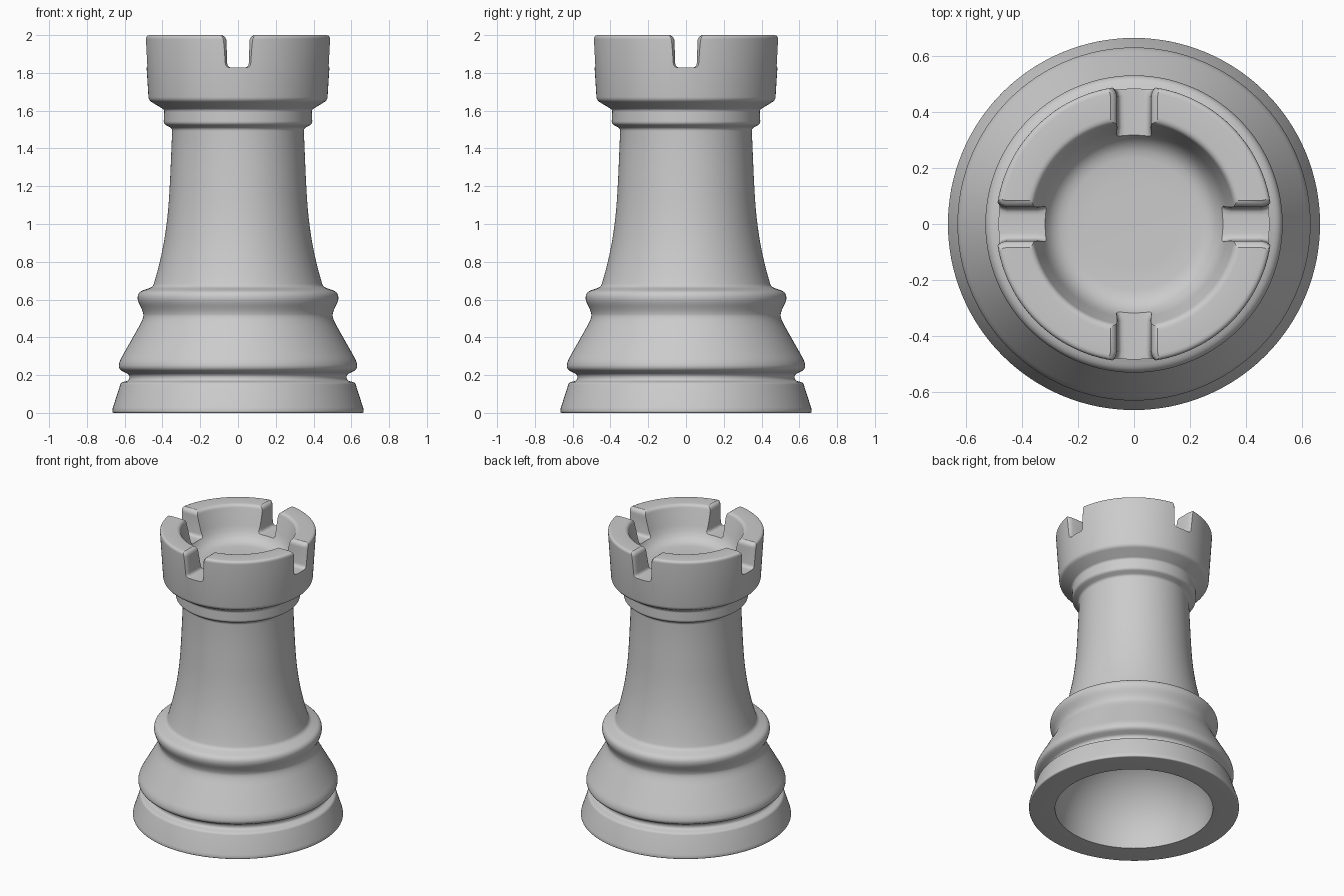
import bpy, bmesh, math
from mathutils import Vector

if "Cube" in bpy.data.objects:
    bpy.data.objects.remove(bpy.data.objects["Cube"])

SEGMENTS = 128


def fillet(points, steps=5):
    """Round each corner of an open (r, z, radius) profile."""
    out = []
    for i, (r, z, rad) in enumerate(points):
        p = Vector((r, z))
        if rad == 0 or i in (0, len(points) - 1):
            out.append(p)
            continue
        before = Vector(points[i - 1][:2]) - p
        after = Vector(points[i + 1][:2]) - p
        a = p + before.normalized() * min(rad, before.length * 0.49)
        b = p + after.normalized() * min(rad, after.length * 0.49)
        for k in range(steps + 1):
            t = k / steps
            out.append(a * (1 - t) ** 2 + p * 2 * t * (1 - t) + b * t * t)
    return out


def make_object(name, bm):
    bmesh.ops.remove_doubles(bm, verts=bm.verts, dist=1e-5)
    bmesh.ops.recalc_face_normals(bm, faces=bm.faces)
    mesh = bpy.data.meshes.new(name)
    bm.to_mesh(mesh)
    bm.free()
    obj = bpy.data.objects.new(name, mesh)
    bpy.context.collection.objects.link(obj)
    return obj


def lathe(name, profile):
    bm = bmesh.new()
    verts = [bm.verts.new((p.x, 0, p.y)) for p in profile]
    edges = [bm.edges.new(pair) for pair in zip(verts, verts[1:])]
    bmesh.ops.spin(bm, geom=verts + edges, cent=(0, 0, 0), axis=(0, 0, 1),
                   angle=math.tau, steps=SEGMENTS, use_merge=True)
    return make_object(name, bm)


def slot_cutter(name, angle):
    """Bar across the crown, flared where it meets the walls for soft corners."""
    half = fillet([(0.0, 1.828, 0), (0.057, 1.828, 0.025), (0.061, 1.975, 0.01),
                   (0.068, 1.99, 0.01), (0.085, 2.0, 0.004), (0.10, 2.05, 0)], 4)
    right = half[1:]
    outline = [(-p.x, p.y) for p in reversed(right)] + [(p.x, p.y) for p in right]
    stations = [(0.28, 0.03), (0.325, 0.004), (0.345, 0), (0.455, 0),
                (0.472, 0.004), (0.485, 0.013), (0.497, 0.03), (0.53, 0.08)]
    stations = [(-x, f) for x, f in reversed(stations)] + stations
    c, s = math.cos(angle), math.sin(angle)
    bm = bmesh.new()
    rings = []
    for x, flare in stations:
        ring = []
        for y, z in outline:
            yy = y + math.copysign(flare, y) if z > 1.8281 else y
            ring.append(bm.verts.new((x * c - yy * s, x * s + yy * c, z)))
        rings.append(ring)
    n = len(outline)
    for a, b in zip(rings, rings[1:]):
        for i in range(n):
            j = (i + 1) % n
            bm.faces.new((a[i], a[j], b[j], b[i]))
    bm.faces.new(rings[0])
    bm.faces.new(rings[-1])
    return make_object(name, bm)


# Domed hollow under the foot
hollow = [(0.5 * math.sin(math.pi / 2 * k / 16), 0.5 * math.cos(math.pi / 2 * k / 16), 0)
          for k in range(17)]
# Foot, groove, skirt and collar
base = [(0.665, 0.0, 0.01), (0.665, 0.02, 0.01), (0.62, 0.16, 0.012),
        (0.575, 0.173, 0.015), (0.575, 0.203, 0.015), (0.632, 0.23, 0.025),
        (0.63, 0.27, 0.03), (0.50, 0.50, 0.05), (0.502, 0.535, 0.03),
        (0.535, 0.60, 0.03), (0.525, 0.642, 0.025), (0.45, 0.667, 0.02)]
# Tapering shaft and neck ring
shaft = [(0.418, 0.78, 0.08), (0.39, 0.91, 0.08), (0.37, 1.06, 0.08),
         (0.36, 1.22, 0.08), (0.348, 1.506, 0.015), (0.394, 1.53, 0.015),
         (0.390, 1.605, 0.012)]
# Crown wall and shallow bowl
crown = [(0.473, 1.655, 0.018), (0.495, 2.0, 0.022), (0.368, 2.0, 0.022),
         (0.310, 1.775, 0.10), (0.16, 1.77, 0), (0.0, 1.77, 0)]

rook = lathe("tower_body", fillet(hollow + base + shaft + crown))

# Four battlement slots
bpy.context.view_layer.objects.active = rook
rook.select_set(True)
for label, angle in (("side", 0), ("front", math.pi / 2)):
    cutter = slot_cutter(label + "_slot_cutter", angle)
    cutter.hide_render = True
    mod = rook.modifiers.new(label + "_slots", 'BOOLEAN')
    mod.operation = 'DIFFERENCE'
    mod.solver = 'EXACT'
    mod.object = cutter
    bpy.ops.object.modifier_apply(modifier=mod.name)
    bpy.data.objects.remove(cutter, do_unlink=True)

bpy.ops.object.shade_smooth_by_angle(angle=math.radians(35))
